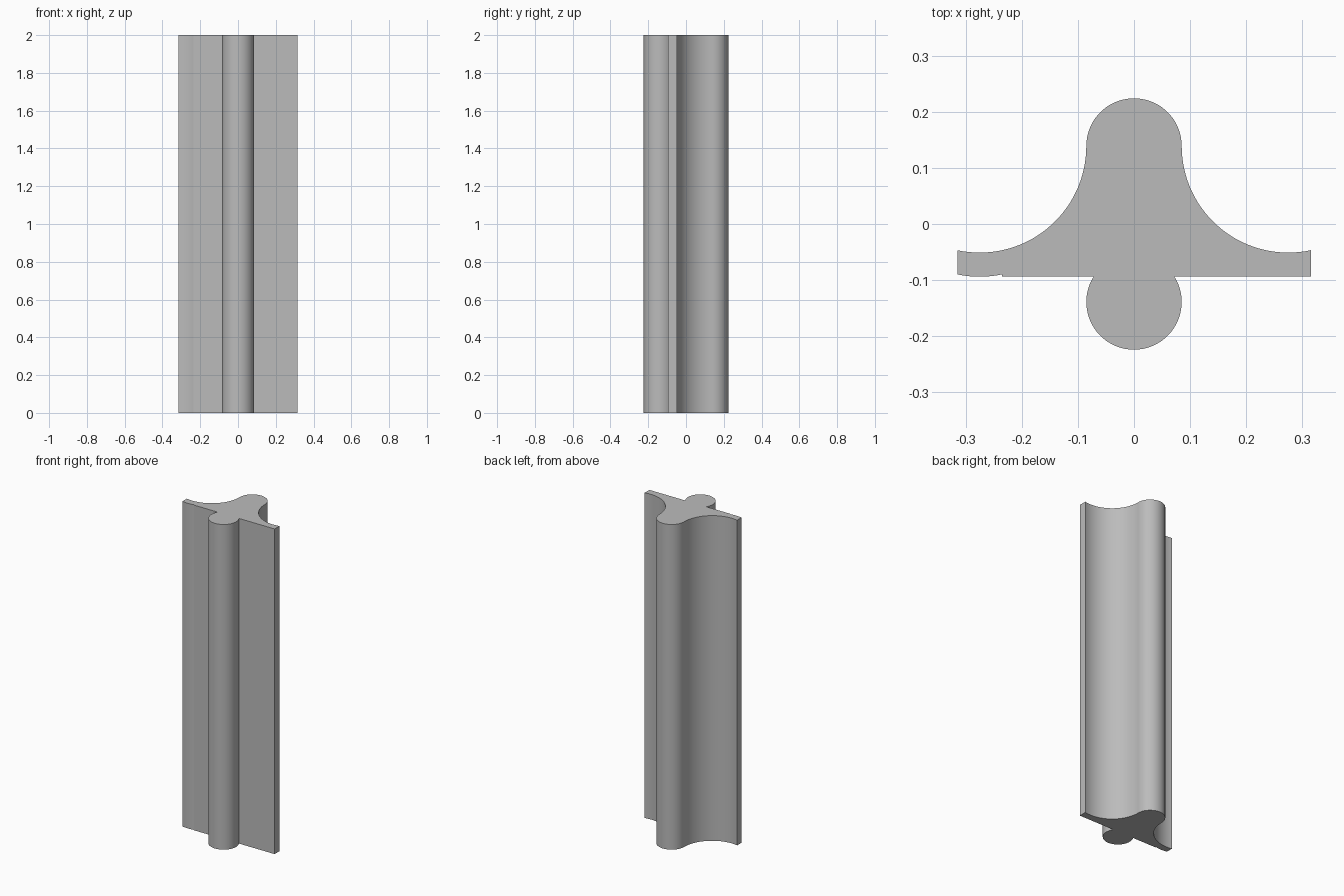
import bpy
import bmesh
from math import cos, sin, acos, asin, pi, radians

cube = bpy.data.objects.get("Cube")
if cube:
    bpy.data.objects.remove(cube, do_unlink=True)

HEIGHT = 2.0
BEAD_R = 0.085       # rounded nose and bead
COVE_R = 0.19        # hollow sides
CENTRE = 0.139       # distance of the round centres from the middle
HALF_W = 0.315       # half width of the flange
COVE_X = BEAD_R + COVE_R
FLAT_Y = -0.094      # front face of the flange


def arc(cx, cy, r, start, end, steps):
    """Points along an arc, both ends included."""
    return [(cx + r * cos(start + (end - start) * i / steps),
             cy + r * sin(start + (end - start) * i / steps))
            for i in range(steps + 1)]


# Half of the back outline: cove from the flange tip, then the quarter nose
tip = -acos((HALF_W - COVE_X) / COVE_R)
half = arc(COVE_X, CENTRE, COVE_R, tip, -pi, 32)
half += arc(0, CENTRE, BEAD_R, 0, pi / 2, 20)[1:]
back = half + [(-x, y) for x, y in reversed(half[:-1])]

# Shallow curve under the left-hand tip, ending in a small step
dip = asin((HALF_W - COVE_X) / COVE_R)
lip = arc(-COVE_X, FLAT_Y + COVE_R, COVE_R, -pi / 2 - dip, -pi / 2 + dip, 8)
lip.append((lip[-1][0], FLAT_Y))

# Front bead, broken off where it meets the flange
meet = asin((CENTRE + FLAT_Y) / BEAD_R)
bead = arc(0, -CENTRE, BEAD_R, pi - meet, 2 * pi + meet, 48)

outline = back + lip + bead + [(HALF_W, FLAT_Y)]

# Extrude the section to full height
bm = bmesh.new()
base = bm.faces.new([bm.verts.new((x, y, 0)) for x, y in outline])
ext = bmesh.ops.extrude_face_region(bm, geom=[base], use_keep_orig=True)
top = [v for v in ext["geom"] if isinstance(v, bmesh.types.BMVert)]
bmesh.ops.translate(bm, verts=top, vec=(0, 0, HEIGHT))
bmesh.ops.recalc_face_normals(bm, faces=bm.faces)
mesh = bpy.data.meshes.new("moulding_strip")
bm.to_mesh(mesh)
bm.free()

strip = bpy.data.objects.new("moulding_strip", mesh)
bpy.context.collection.objects.link(strip)

# Plain grey finish
grey = bpy.data.materials.new("plain grey")
grey.use_nodes = True
colour = (0.5, 0.5, 0.5, 1)
grey.diffuse_color = colour
grey.node_tree.nodes["Principled BSDF"].inputs["Base Color"].default_value = colour
mesh.materials.append(grey)

# Smooth curves, crisp corners
bpy.ops.object.select_all(action="DESELECT")
strip.select_set(True)
bpy.context.view_layer.objects.active = strip
bpy.ops.object.shade_smooth_by_angle(angle=radians(30))
